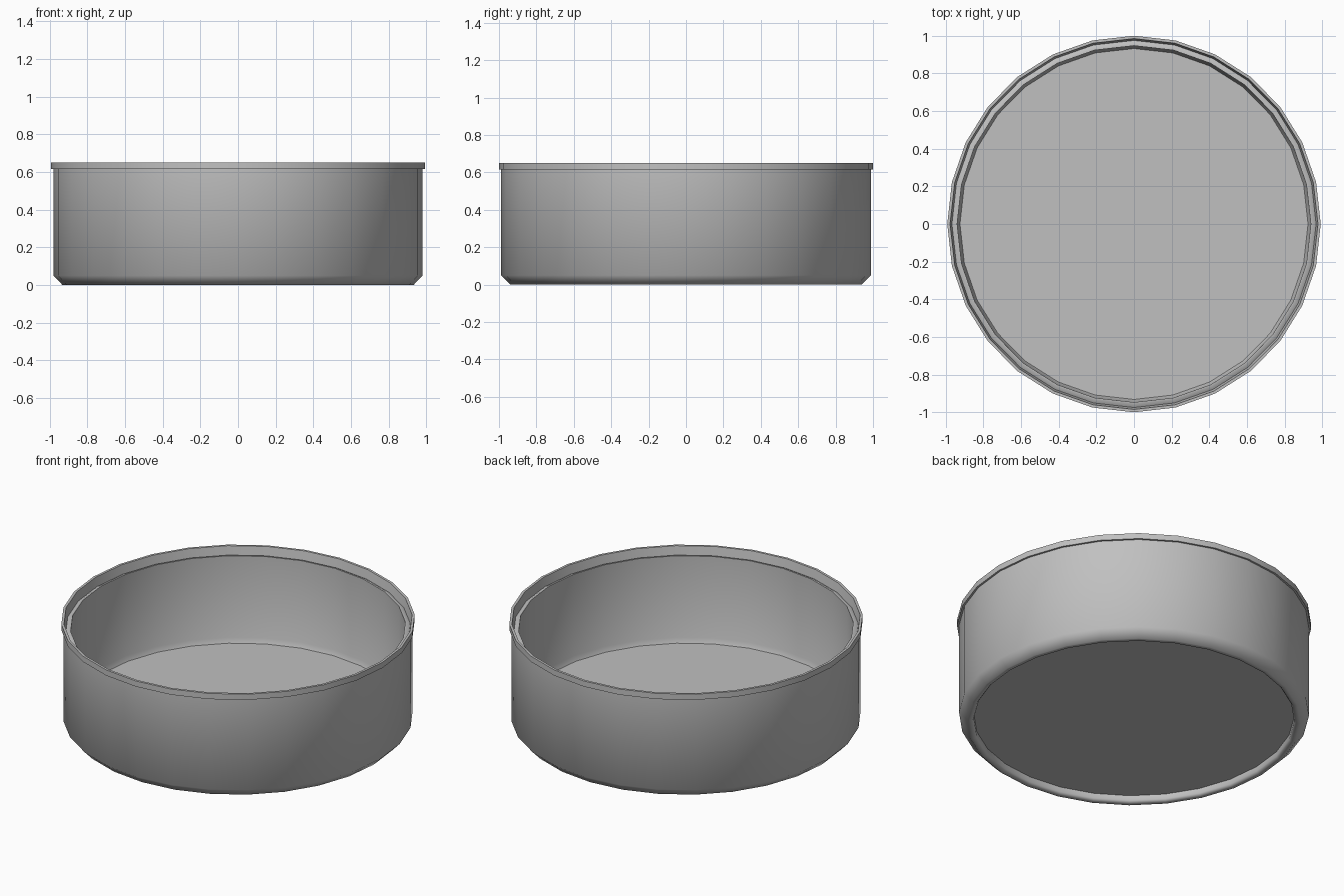
import bpy
import math

SIDES = 28
WIDTH = 0.992  # the pan is a touch narrower from side to side

cube = bpy.data.objects.get("Cube")
if cube:
    bpy.data.objects.remove(cube, do_unlink=True)

# One plain metal colour
metal = bpy.data.materials.new("grey_metal")
metal.use_nodes = True
grey = (0.53, 0.53, 0.53, 1.0)
metal.diffuse_color = grey
metal.node_tree.nodes["Principled BSDF"].inputs["Base Color"].default_value = grey


def lathe(name, profile):
    """Revolve an open (radius, height) profile and cap both ends with a disc."""
    verts, faces = [], []
    for r, z in profile:
        for i in range(SIDES):
            a = 2 * math.pi * i / SIDES
            verts.append((WIDTH * r * math.cos(a), r * math.sin(a), z))
    for k in range(len(profile) - 1):
        for i in range(SIDES):
            a, b = k * SIDES + i, k * SIDES + (i + 1) % SIDES
            faces.append((a, b, b + SIDES, a + SIDES))
    last = (len(profile) - 1) * SIDES
    faces.append(tuple(reversed(range(SIDES))))
    faces.append(tuple(range(last, last + SIDES)))
    mesh = bpy.data.meshes.new(name)
    mesh.from_pydata(verts, [], faces)
    mesh.materials.append(metal)
    obj = bpy.data.objects.new(name, mesh)
    bpy.context.collection.objects.link(obj)
    return obj


pan = lathe("round_pan", [
    # recessed underside and rounded foot
    (0.905, 0.042), (0.905, 0.012), (0.915, 0.0), (0.94, 0.0),
    # chamfer and outer wall
    (0.988, 0.05), (0.988, 0.615),
    # raised rim
    (1.0, 0.615), (1.0, 0.65), (0.985, 0.65),
    # sloping groove behind the rim, then the top of the inner wall
    (0.975, 0.595), (0.957, 0.605), (0.947, 0.605),
    # inner wall down to the floor
    (0.945, 0.1), (0.932, 0.07),
])

# Smooth round walls, crisp rim and floor edges
bpy.ops.object.select_all(action="DESELECT")
pan.select_set(True)
bpy.context.view_layer.objects.active = pan
bpy.ops.object.shade_smooth_by_angle(angle=math.radians(55))
